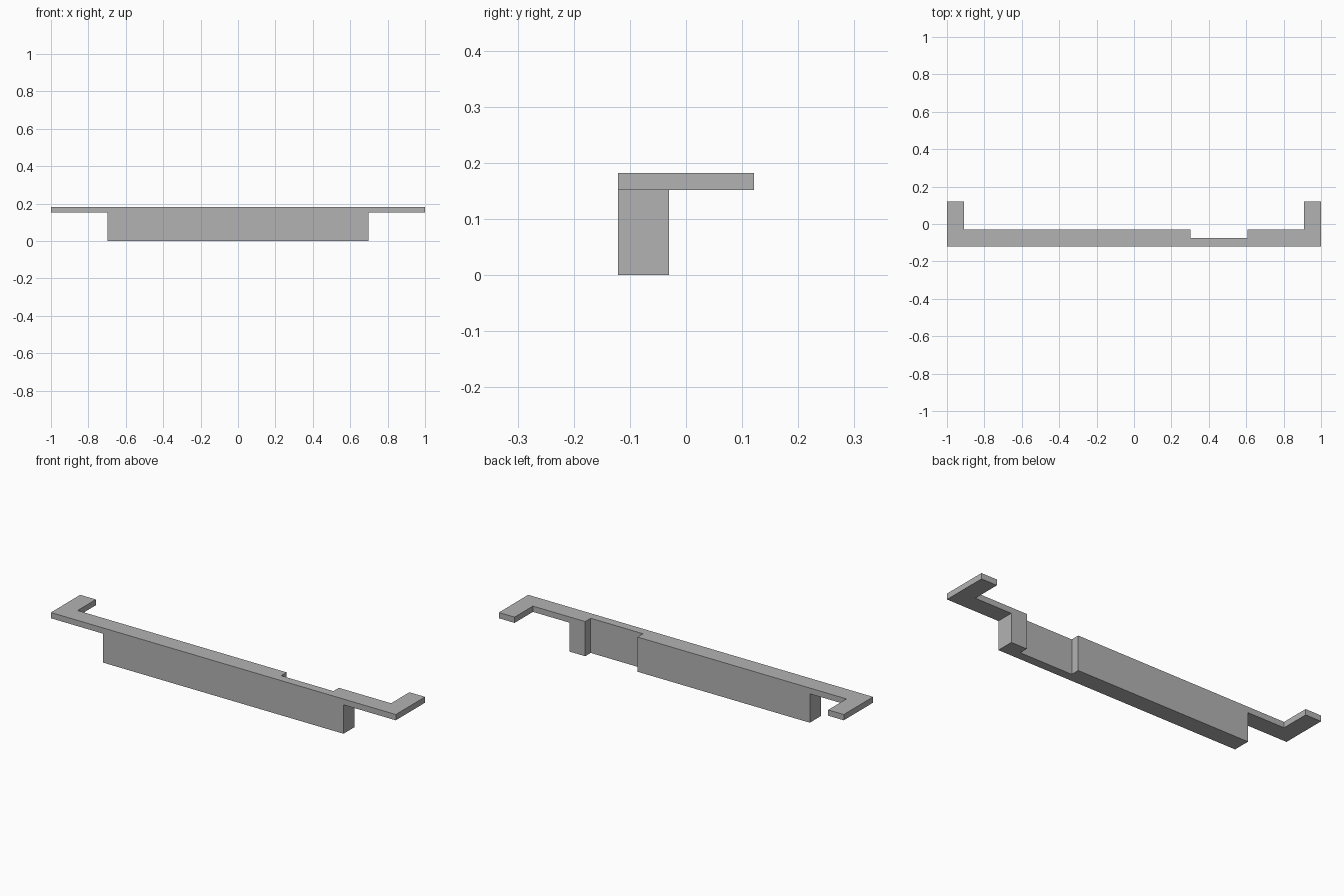
import bpy
import bmesh
from mathutils import Vector

cube = bpy.data.objects.get("Cube")
if cube:
    bpy.data.objects.remove(cube)

U = 1 / 33  # design unit: the whole rail is 66 units long


def prism(name, outline, depth):
    """Extrude a closed outline (in design units) along a depth vector."""
    bm = bmesh.new()
    face = bm.faces.new([bm.verts.new(Vector(p) * U) for p in outline])
    ext = bmesh.ops.extrude_face_region(bm, geom=[face])["geom"]
    moved = [g for g in ext if isinstance(g, bmesh.types.BMVert)]
    bmesh.ops.translate(bm, verts=moved, vec=Vector(depth) * U)
    bmesh.ops.recalc_face_normals(bm, faces=bm.faces)
    mesh = bpy.data.meshes.new(name)
    bm.to_mesh(mesh)
    bm.free()
    obj = bpy.data.objects.new(name, mesh)
    bpy.context.collection.objects.link(obj)
    return obj


grey = bpy.data.materials.new("plain grey")
grey.use_nodes = True
colour = (0.45, 0.45, 0.45, 1)
grey.diffuse_color = colour
grey.node_tree.nodes["Principled BSDF"].inputs["Base Color"].default_value = colour

# Rail: T-shaped front profile, a deep web under a thin wide flange
half = [(23, 0), (23, 5), (33, 5), (33, 6)]
profile = half + [(-x, z) for x, z in reversed(half)]
rail = prism("mounting_rail", [(x, -4, z) for x, z in profile], (0, 8, 0))
rail.data.materials.append(grey)

# Rear recess: leaves an arm at each end and a shallow notch in the back
plan = [(-30, 9), (-30, -1), (10, -1), (10, -2.5),
        (20, -2.5), (20, -1), (30, -1), (30, 9)]
recess = prism("recess_cutter", [(x, y, -1) for x, y in plan], (0, 0, 8))
recess.data.materials.append(grey)

cut = rail.modifiers.new("rear recess", "BOOLEAN")
cut.operation = "DIFFERENCE"
cut.solver = "EXACT"
cut.object = recess

# Bake the cut and drop the cutter
bpy.context.view_layer.update()
graph = bpy.context.evaluated_depsgraph_get()
solid = bpy.data.meshes.new_from_object(rail.evaluated_get(graph))
rail.modifiers.clear()
rail.data = solid
bpy.data.objects.remove(recess)
